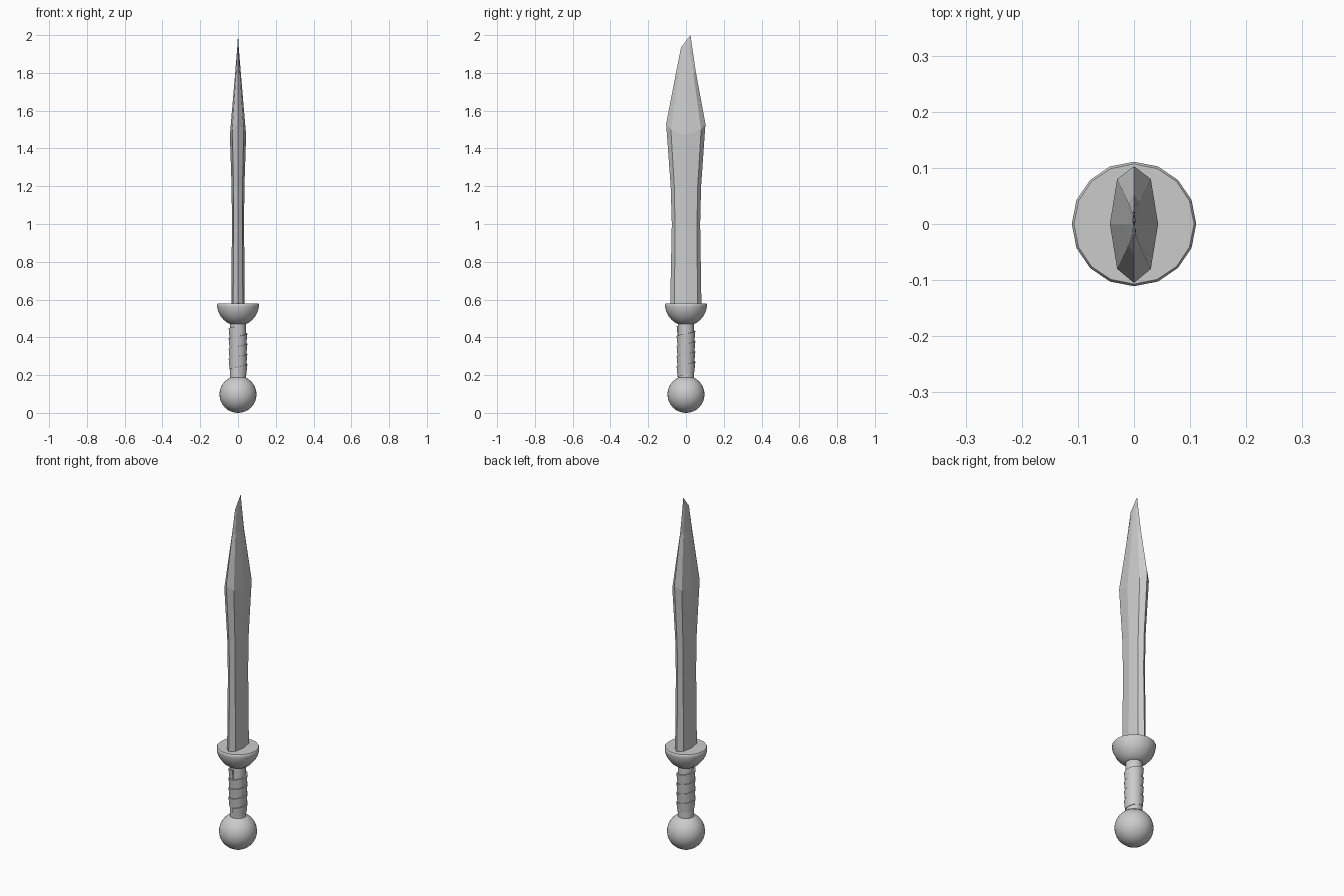
import bpy, bmesh
from math import sin, cos, pi, radians

if "Cube" in bpy.data.objects:
    bpy.data.objects.remove(bpy.data.objects["Cube"])


def add_mesh(name, verts, faces, smooth=None):
    mesh = bpy.data.meshes.new(name)
    mesh.from_pydata(verts, [], faces)
    bm = bmesh.new()
    bm.from_mesh(mesh)
    bmesh.ops.remove_doubles(bm, verts=bm.verts, dist=1e-5)
    bmesh.ops.recalc_face_normals(bm, faces=bm.faces)
    bm.to_mesh(mesh)
    bm.free()
    obj = bpy.data.objects.new(name, mesh)
    bpy.context.collection.objects.link(obj)
    if smooth:
        bpy.ops.object.select_all(action='DESELECT')
        obj.select_set(True)
        bpy.context.view_layer.objects.active = obj
        bpy.ops.object.shade_smooth_by_angle(angle=radians(smooth))
    return obj


def bridge(rings, n):
    # Quads between closed rings of n vertices, plus end caps
    faces = [(r * n + i, r * n + (i + 1) % n, (r + 1) * n + (i + 1) % n, (r + 1) * n + i)
             for r in range(rings - 1) for i in range(n)]
    return faces + [tuple(range(n)), tuple(range((rings - 1) * n, rings * n))]


def lathe(name, profile, n, smooth=40):
    verts = [(r * cos(2 * pi * i / n), r * sin(2 * pi * i / n), z)
             for r, z in profile for i in range(n)]
    return add_mesh(name, verts, bridge(len(profile), n), smooth)


# Blade: leaf-shaped, eight-sided section, with an angled tip
# left edge y, right edge y, ridge y, ridge x, middle x, (edge, ridge, middle) z
sections = [
    (-.084, .082, .061, .026, .036, (.55, .55, .55)),
    (-.075, .075, .058, .023, .032, (1.0, 1.0, 1.0)),
    (-.081, .080, .062, .024, .034, (1.2, 1.2, 1.2)),
    (-.105, .103, .080, .030, .043, (1.53, 1.50, 1.47)),
    (-.053, .053, .038, .010, .015, (1.80, 1.80, 1.80)),
    (-.026, .033, .018, .003, .004, (1.935, 1.935, 1.935)),
]
verts = []
for yl, yr, ry, rx, mx, (ze, zr, zm) in sections:
    verts += [(0, yl, ze), (rx, -ry, zr), (mx, 0, zm), (rx, ry, zr),
              (0, yr, ze), (-rx, ry, zr), (-mx, 0, zm), (-rx, -ry, zr)]
faces = bridge(len(sections), 8)[:-1]
last = len(verts) - 8
verts.append((0, .024, 2.0))
faces += [(last + i, last + (i + 1) % 8, last + 8) for i in range(8)]
add_mesh("blade", verts, faces)

# Guard: bowl with a flat top and a thin rim
lathe("guard", [(.040, .47), (.056, .477), (.075, .492), (.092, .512), (.104, .536),
                (.111, .562), (.111, .574), (.107, .579)], 16)

# Grip core
lathe("grip", [(.042, .17), (.042, .49)], 24)

# Grip wrap: spiral strip, each turn flaring outward to an upper lip
steps, turns, pitch, z0 = 24, 4, .054, .19
section = [(.038, 0), (.0445, 0), (.0495, pitch), (.038, pitch)]
verts = []
for k in range(steps * turns + 1):
    a = 2 * pi * k / steps - pi / 2
    z = z0 + pitch * k / steps
    verts += [(r * cos(a), r * sin(a), z + dz) for r, dz in section]
add_mesh("grip_wrap", verts, bridge(steps * turns + 1, 4), 40)

# Pommel: round ball
bpy.ops.mesh.primitive_uv_sphere_add(segments=32, ring_count=16, radius=.098,
                                     location=(0, 0, .098))
pommel = bpy.context.object
pommel.name = "pommel"
bpy.ops.object.shade_smooth()
